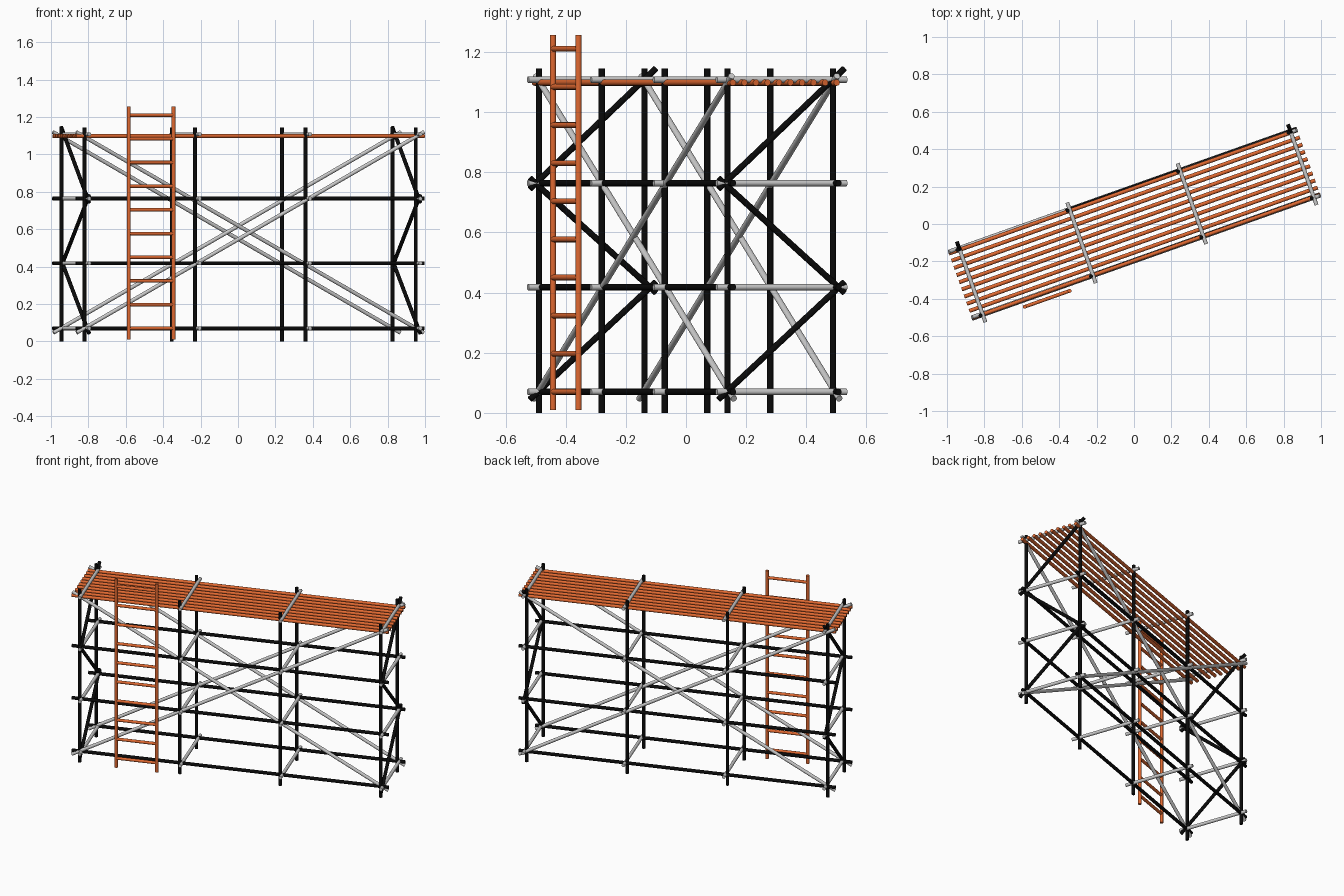
import bpy, math
from mathutils import Vector, Matrix

if "Cube" in bpy.data.objects:
    bpy.data.objects.remove(bpy.data.objects["Cube"])

R = 0.0105                                    # tube radius
ROT = Matrix.Translation((0.003, 0, 0)) @ Matrix.Rotation(math.radians(19.5), 4, 'Z')
OFF = 0.012                                   # cross tubes sit slightly beside the posts
POSTS = (-0.939, -0.313, 0.313, 0.939)
HALF = 0.186
LEVELS = (0.07, 0.418, 0.764)
TOP = 1.108


def material(name, color):
    m = bpy.data.materials.new(name)
    m.diffuse_color = color
    m.use_nodes = True
    m.node_tree.nodes["Principled BSDF"].inputs["Base Color"].default_value = m.diffuse_color
    return m


BLACK = material("black_steel", (0.003, 0.003, 0.003, 1))
ORANGE = material("orange_paint", (0.75, 0.14, 0.03, 1))


def tube(name, a, b, mat=None, r=R):
    """Round bar between two points given in the scaffold's own axes."""
    a, b = ROT @ Vector(a), ROT @ Vector(b)
    d = b - a
    bpy.ops.mesh.primitive_cylinder_add(vertices=16, radius=r, depth=d.length,
                                        location=(a + b) / 2)
    o = bpy.context.object
    o.name = name
    o.rotation_euler = d.to_track_quat('Z', 'Y').to_euler()
    bpy.ops.object.shade_smooth_by_angle(angle=math.radians(40))
    if mat:
        o.data.materials.append(mat)
    return o


# Upright posts and cross tubes of the four frames
for u in POSTS:
    for v in (-HALF, HALF):
        tube("post", (u, v, 0), (u, v, 1.145), BLACK)
    for z in LEVELS + (TOP,):
        tube("cross_tube", (u + OFF, -0.229, z), (u + OFF, 0.229, z))

for v in (-HALF, HALF):
    # Long horizontal ledgers
    for z in LEVELS:
        tube("ledger", (-0.987, v + 0.003, z), (0.987, v + 0.003, z), BLACK)
    # Crossed full-length braces
    tube("long_brace", (-0.985, v + 0.006, 1.12), (0.985, v + 0.006, 0.047))
    tube("long_brace", (-0.985, v - 0.002, 0.047), (0.985, v - 0.002, 1.12))

# Zigzag braces on both ends
for u in (POSTS[0] + OFF, POSTS[-1] + OFF):
    side = -1
    for z0, z1 in ((0.045, 0.435), (0.4, 0.78), (0.745, 1.145)):
        tube("end_brace", (u, side * 0.222, z0), (u, -side * 0.222, z1), BLACK)
        side = -side

# Deck made of parallel round rails
for i in range(10):
    v = -0.184 + i * 0.366 / 9
    tube("deck_rail", (-0.988, v, 1.098), (0.988, v, 1.098), ORANGE)

# Ladder on the front
L0, L1, LV = -0.701, -0.447, -0.221
for u in (L0, L1):
    tube("ladder_stile", (u, LV, 0.01), (u, LV, 1.257), ORANGE)
for i in range(10):
    z = 0.07 + i * 0.1267
    tube("ladder_rung", (L0, LV, z), (L1, LV, z), ORANGE, 0.0095)
